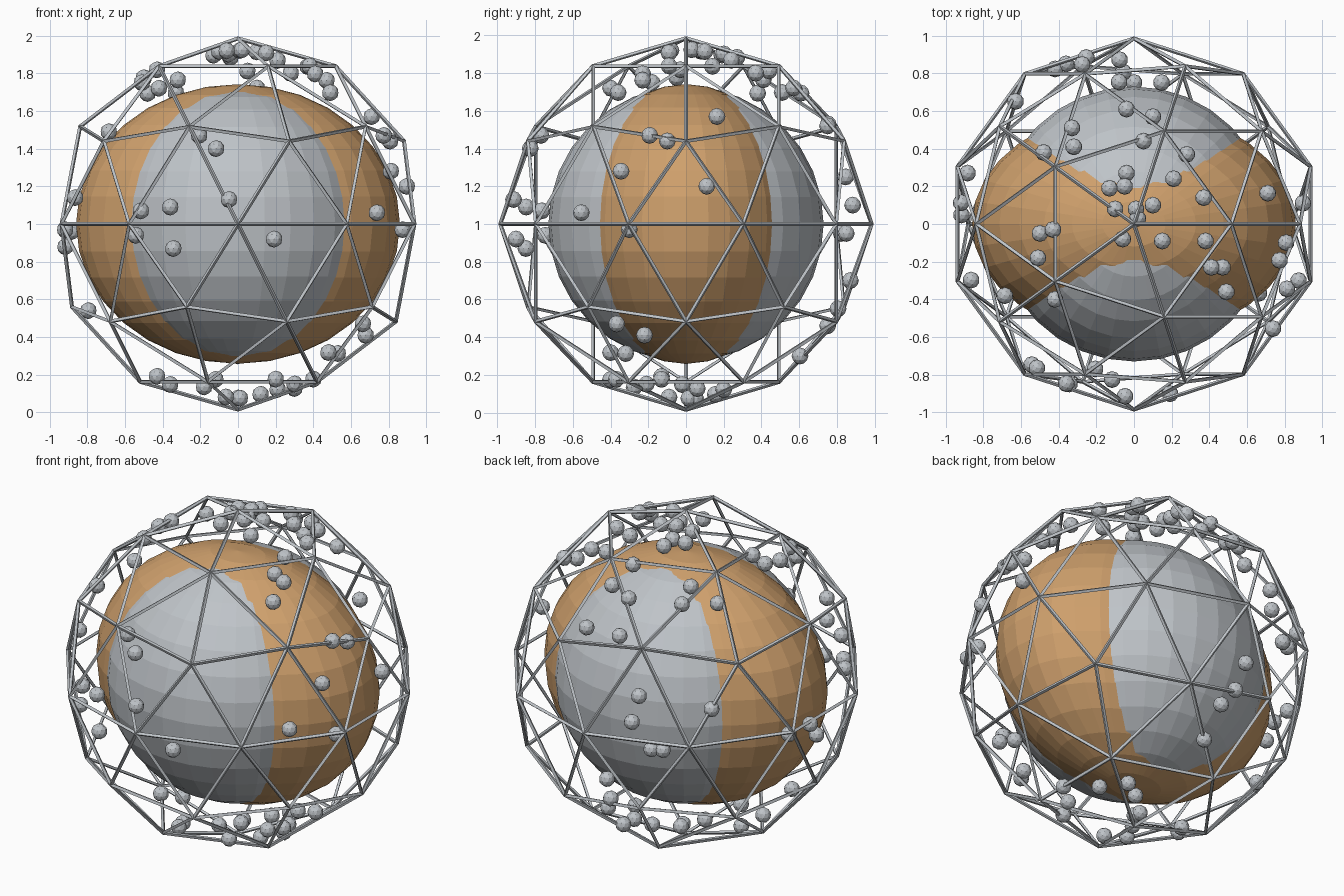
import bpy, bmesh, math
from mathutils import Matrix, Vector

if "Cube" in bpy.data.objects:
    bpy.data.objects.remove(bpy.data.objects["Cube"])


def material(name, rgb):
    m = bpy.data.materials.new(name)
    m.diffuse_color = (*rgb, 1)
    m.use_nodes = True
    m.node_tree.nodes["Principled BSDF"].inputs["Base Color"].default_value = m.diffuse_color
    return m


grey = material("steel grey", (0.52, 0.55, 0.58))
orange = material("soft orange", (0.62, 0.35, 0.15))
CENTRE = Vector((0, 0, 1))
SHELL = 0.925      # radius of the layer in which the small balls float
BALL = 0.045


def make_object(name, bm, mat):
    mesh = bpy.data.meshes.new(name)
    bm.to_mesh(mesh)
    bm.free()
    mesh.materials.append(mat)
    ob = bpy.data.objects.new(name, mesh)
    bpy.context.collection.objects.link(ob)
    return ob


def ellipsoid(name, radii, mat):
    bm = bmesh.new()
    bmesh.ops.create_uvsphere(bm, u_segments=32, v_segments=16, radius=1,
                              matrix=Matrix.Translation(CENTRE) @ Matrix.Diagonal((*radii, 1)))
    return make_object(name, bm, mat)


# Two overlapping core bodies: a round grey one and a wide orange one
ellipsoid("grey_core", (0.73, 0.73, 0.73), grey)
ellipsoid("orange_core", (0.86, 0.61, 0.742), orange)

# Geodesic cage of thin struts
bm = bmesh.new()
bmesh.ops.create_icosphere(bm, subdivisions=2, radius=0.985,
                           matrix=Matrix.Translation(CENTRE))
cage = make_object("strut_cage", bm, grey)
wire = cage.modifiers.new("struts", 'WIREFRAME')
wire.thickness = 0.022
wire.offset = 0
wire.use_even_offset = True

# Small balls: plan positions on the caps, angle and height around the sides
top_cap = [(.02, .03), (.01, .08), (-.05, .20), (-.10, .08), (-.06, -.08), (.10, .10),
           (-.13, .19), (-.04, .27), (.15, -.09), (.21, .24), (.28, .37), (.37, .14),
           (.38, -.09), (.41, -.23), (.47, -.23), (.49, -.36), (-.50, -.05), (-.43, -.03),
           (-.51, -.18), (-.42, -.40), (.05, .44), (-.48, .38), (-.32, .41), (-.33, .51),
           (.10, .57), (-.04, .61)]
bottom_cap = [(.53, -.32), (.48, -.40), (.40, -.13), (.30, .06), (.30, -.21), (.21, .20),
              (.20, -.37), (.12, .155), (.01, .015), (0, .05), (-.065, -.09),
              (-.12, -.40), (-.18, -.275), (-.36, -.02), (-.43, -.13)]
side_band = [(79, 1.52), (134, 1.19), (117, .95), (108, 1.25), (113, .95), (106, 1.10),
             (95, .70), (96, 1.53), (90, .46), (94, .55), (90, .30), (209, 1.49),
             (172, .54), (177, .88), (173, .97), (163, .96), (199, 1.14), (262, 1.40),
             (255, 1.47), (267, 1.13), (282, .92), (248, .87), (236, 1.07), (234, .94),
             (247, 1.09), (13, 1.57), (-14, 1.47), (-7, 1.44), (-23, 1.28), (7, 1.20),
             (-37, 1.06), (-19, .97), (-29, .47), (-18, .41)]


def cap_points(points, side):
    return [Vector((x, y, 1 + side * math.sqrt(SHELL ** 2 - x * x - y * y)))
            for x, y in points]


def band_points(points):
    out = []
    for angle, z in points:
        r = math.sqrt(SHELL ** 2 - (z - 1) ** 2)
        a = math.radians(angle)
        out.append(Vector((r * math.cos(a), r * math.sin(a), z)))
    return out


def balls(name, points):
    bm = bmesh.new()
    for p in points:
        bmesh.ops.create_icosphere(bm, subdivisions=2, radius=BALL,
                                   matrix=Matrix.Translation(p))
    make_object(name, bm, grey)


balls("top_balls", cap_points(top_cap, 1))
balls("bottom_balls", cap_points(bottom_cap, -1))
balls("side_balls", band_points(side_band))
